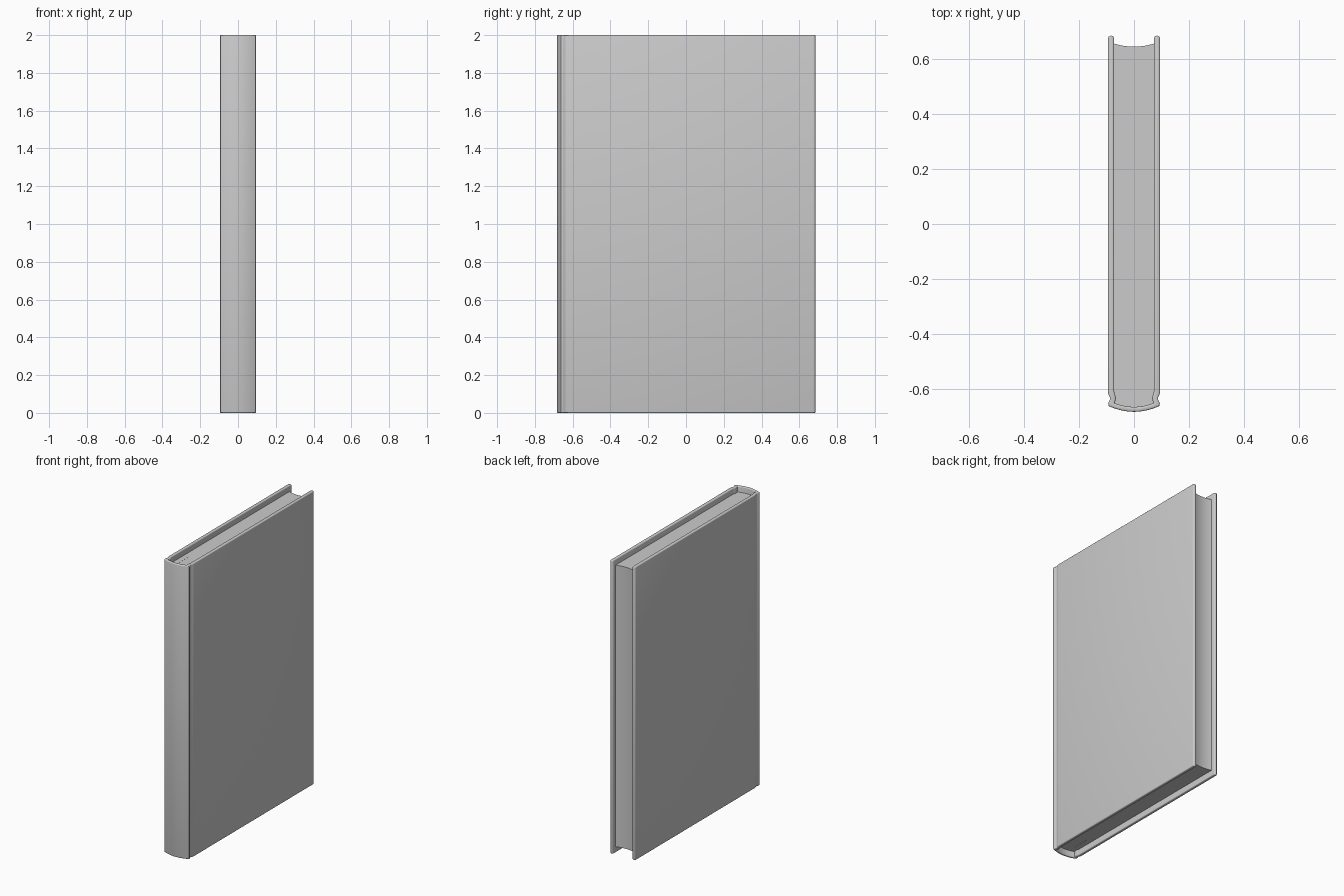
import bpy, bmesh, math

if "Cube" in bpy.data.objects:
    bpy.data.objects.remove(bpy.data.objects["Cube"])

GREY = (0.6, 0.6, 0.6, 1)
grey = bpy.data.materials.new("plain_grey")
grey.use_nodes = True
grey.diffuse_color = GREY
grey.node_tree.nodes["Principled BSDF"].inputs["Base Color"].default_value = GREY


def arc(x_edge, y_edge, y_mid, steps=10):
    """Shallow curve from +x_edge to the centre line."""
    return [(x_edge * (1 - i / steps),
             y_mid + (y_edge - y_mid) * (1 - i / steps) ** 2)
            for i in range(steps + 1)]


def mirrored(half):
    """Complete a half outline that ends on the centre line."""
    return half + [(-x, y) for x, y in reversed(half) if abs(x) > 1e-6]


def extrude(name, outline, z0, z1, rim=0):
    """Extrude a plan outline upward, optionally rounding both rims."""
    bm = bmesh.new()
    base = bm.faces.new([bm.verts.new((x, y, z0)) for x, y in outline])
    made = bmesh.ops.extrude_face_region(bm, geom=[base])["geom"]
    bmesh.ops.translate(bm, vec=(0, 0, z1 - z0),
                        verts=[v for v in made if isinstance(v, bmesh.types.BMVert)])
    bmesh.ops.recalc_face_normals(bm, faces=bm.faces)
    if rim:
        edges = [e for e in bm.edges if abs(e.verts[0].co.z - e.verts[1].co.z) < 1e-6]
        bmesh.ops.bevel(bm, geom=edges, offset=rim, segments=3,
                        profile=0.5, affect='EDGES')
    mesh = bpy.data.meshes.new(name)
    bm.to_mesh(mesh)
    bm.free()
    mesh.materials.append(grey)
    obj = bpy.data.objects.new(name, mesh)
    bpy.context.collection.objects.link(obj)
    bpy.ops.object.select_all(action='DESELECT')
    obj.select_set(True)
    bpy.context.view_layer.objects.active = obj
    bpy.ops.object.shade_smooth_by_angle(angle=math.radians(35))
    return obj


# Plan outlines: hinge groove and rounded spine, outside and inside
outer = [(0.095, -0.608), (0.093, -0.62), (0.088, -0.63), (0.088, -0.64),
         (0.092, -0.647), (0.094, -0.654)] + arc(0.092, -0.662, -0.683)
inner = [(0.072, -0.608), (0.07, -0.62), (0.066, -0.63), (0.067, -0.64),
         (0.07, -0.648)] + arc(0.069, -0.652, -0.665)

# Rounded fore-edge of a cover board
board_tip = [(0.0835 + 0.0115 * math.cos(a), 0.6735 + 0.0115 * math.sin(a))
             for a in (math.pi * i / 8 for i in range(9))]

# Hard cover: both boards and the spine in one bent shell
shell_out = mirrored(outer)
shell_in = mirrored(inner)
left_tip = [(-x, y) for x, y in board_tip]
cover = list(reversed(board_tip)) + shell_out + left_tip + shell_in[::-1]
extrude("hard_cover", cover, 0, 2, rim=0.006)

# Page block with a hollow fore-edge
fore_edge = mirrored(arc(0.072, 0.656, 0.645))
extrude("page_block", shell_in + fore_edge[::-1], 0.04, 1.96)

# Thin loose leaf near the spine
leaf = [(-0.036, -0.62), (-0.034, -0.62), (-0.034, -0.485), (-0.036, -0.485)]
extrude("loose_leaf", leaf, 0.039, 1.961)
